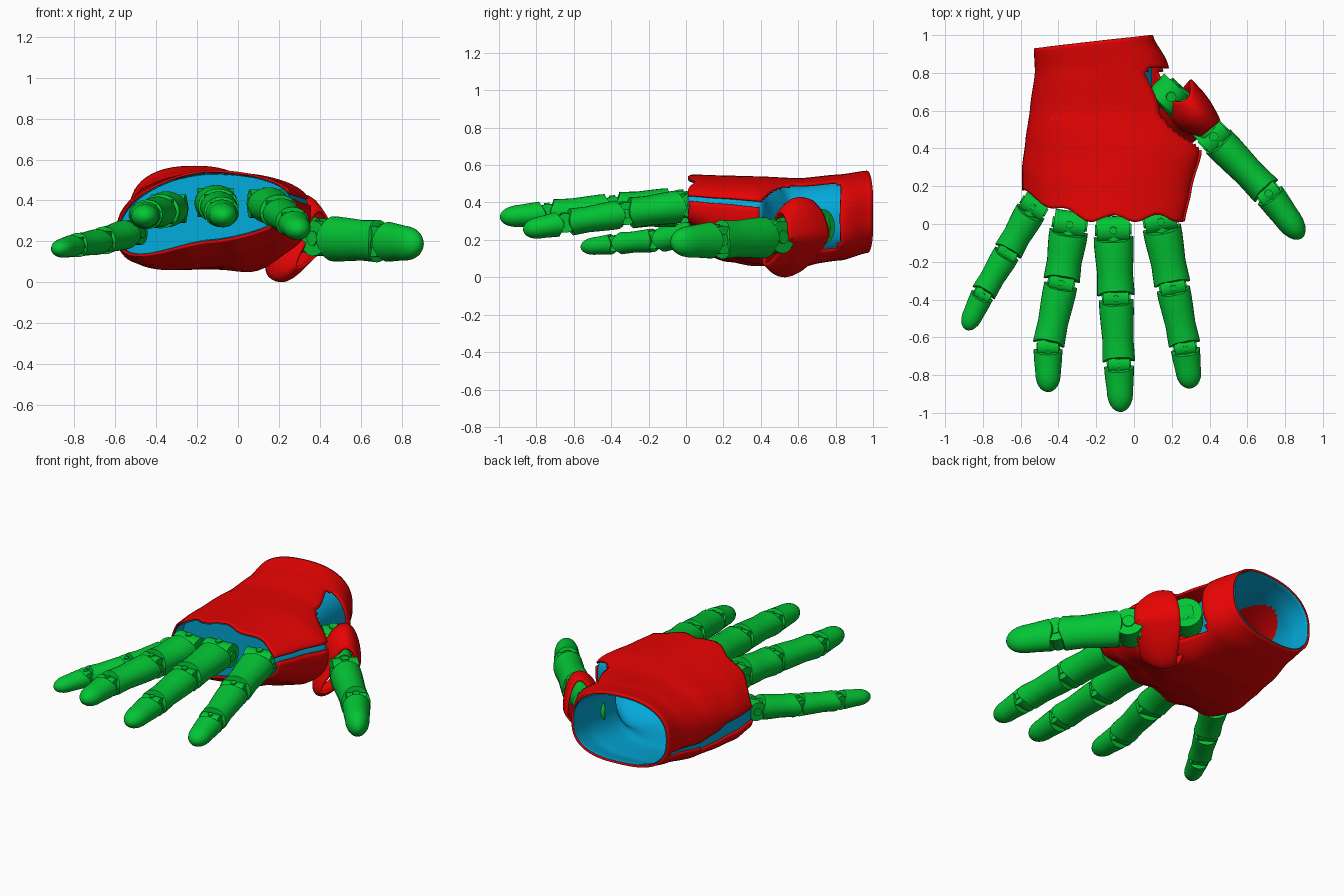
import bpy, bmesh
from math import sin, cos, pi, radians, sqrt, exp
from mathutils import Vector, Matrix

cube = bpy.data.objects.get("Cube")
if cube:
    bpy.data.objects.remove(cube)


def material(name, rgb):
    m = bpy.data.materials.new(name)
    m.use_nodes = True
    m.diffuse_color = (*rgb, 1)
    m.node_tree.nodes["Principled BSDF"].inputs["Base Color"].default_value = (*rgb, 1)
    return m


RED = material("red shell", (0.8, 0.001, 0.001))
GREEN = material("green digits", (0.001, 0.56, 0.035))
BLUE = material("blue lining", (0.001, 0.4, 0.7))
UP = Vector((0, 0, 1))


def finish(bm, name, mat, thickness=0, angle=40):
    mesh = bpy.data.meshes.new(name)
    bm.to_mesh(mesh)
    bm.free()
    mesh.materials.append(mat)
    ob = bpy.data.objects.new(name, mesh)
    bpy.context.collection.objects.link(ob)
    if thickness:
        mod = ob.modifiers.new("thickness", "SOLIDIFY")
        mod.thickness = thickness
        mod.offset = -1
    bpy.ops.object.select_all(action="DESELECT")
    ob.select_set(True)
    bpy.context.view_layer.objects.active = ob
    bpy.ops.object.shade_smooth_by_angle(angle=radians(angle))


def loft(bm, rings, skip=lambda j, i: False, caps=()):
    """Bridge closed rings of points; skip leaves openings, caps closes rings."""
    rows = [[bm.verts.new(p) for p in ring] for ring in rings]
    n = len(rows[0])
    for j in range(len(rows) - 1):
        for i in range(n):
            if not skip(j, i):
                k = (i + 1) % n
                bm.faces.new((rows[j][i], rows[j + 1][i], rows[j + 1][k], rows[j][k]))
    for c in caps:
        bm.faces.new(rows[c])


# Hand shell along the hand: left x, right x, bottom z, middle z, top z, sideways tilt
STATIONS = [(0, -0.595, 0.27, 0.19, 0.31, 0.55, 0.075), (0.15, -0.595, 0.305, 0.12, 0.31, 0.545, 0.06),
            (0.35, -0.575, 0.36, 0.075, 0.31, 0.54, 0.04), (0.6, -0.55, 0.29, 0.065, 0.30, 0.53, 0.02),
            (0.84, -0.525, 0.18, 0.09, 0.32, 0.55, 0), (1, -0.53, 0.10, 0.13, 0.35, 0.57, 0)]
AROUND, ALONG = 72, 50


def smooth(t):
    t = min(1, max(0, t))
    return t * t * (3 - 2 * t)


def section(v):
    for a, b in zip(STATIONS, STATIONS[1:]):
        if v <= b[0]:
            t = (v - a[0]) / (b[0] - a[0])
            t = smooth(t) * 0.5 + t * 0.5
            return [p + (q - p) * t for p, q in zip(a[1:], b[1:])]


def hand_ring(v, inset, lining=False):
    x0, x1, z0, zm, z1, tilt = section(v)
    if lining:
        # the lining leaves room for the thumb root
        x1 += (min(x1, 0.11) - x1) * smooth((v - 0.36) / 0.2)
    ring = []
    for i in range(AROUND):
        a = 2 * pi * i / AROUND
        a += 0.5 * v * max(0, -cos(a))
        c, s = cos(a), sin(a)
        power = 0.85 if s > 0 else 0.75
        x = (x0 + x1) / 2 + ((x1 - x0) / 2 - inset) * (abs(c) ** power) * (1 if c > 0 else -1)
        if s > 0:
            z = zm + (z1 - zm - inset) * s ** power + tilt * c * (1 - s)
            z -= 0.09 * max(0, 1 - v / 0.5) * max(0, -c) * s
        else:
            z = zm - (zm - z0 - inset) * (-s) ** power + tilt * c * (1 - s * (c < 0))
            z -= -s * 0.04 * exp(-((x - 0.1) / 0.13) ** 2 - ((v - 0.55) / 0.2) ** 2)
        # scalloped knuckle edge and slanted wrist edge
        front = 0.03 + 0.13 * min(1, max(0, (-0.28 - x) / 0.3)) + 0.02 * cos(2 * pi * (x + 0.11) / 0.235)
        back = min(1.0, 0.93 + 0.07 * (x + 0.53) / 0.61)
        ring.append((x, front + (back - front) * v, z))
    return ring


def shell_gap(j, i):
    v = (j + 0.5) / ALONG
    deg = (i + 0.5) * 360 / AROUND
    deg -= 360 if deg > 180 else 0
    rear = 0.79 + 0.04 * cos(radians(deg - 10) * 1.5)
    thumb_hole = 0.36 < v < rear and -42 < deg < min(55, 15 + (v - 0.36) * 220)
    side_slit = v < 0.94 and (i in (34, 35) or i == 36 and v < 0.6)
    return thumb_hole or side_slit or (v < 0.4 and i in (1, 2))


steps = [j / ALONG for j in range(ALONG + 1)]
bm = bmesh.new()
loft(bm, [hand_ring(v, 0) for v in steps], shell_gap)
finish(bm, "hand_shell", RED, 0.012)
bm = bmesh.new()
loft(bm, [hand_ring(v, 0.014, True) for v in steps])
finish(bm, "hand_lining", BLUE, 0.004)
bm = bmesh.new()
loft(bm, [hand_ring(v, 0.016) for v in (0.13, 0.15)], caps=(0, 1))
bmesh.ops.recalc_face_normals(bm, faces=bm.faces)
finish(bm, "knuckle_wall", BLUE)


# Digits
def frame(a, b):
    d = (b - a).normalized()
    side = d.cross(UP).normalized()
    return d, side, side.cross(d)


def segment(name, a, b, profile, wide, tall, prong=0.026, tip=False):
    """Sleeve from a to b; profile gives (fraction, scale), side prongs hug the joints."""
    d, side, up = frame(a, b)
    length = (b - a).length
    bm = bmesh.new()
    rings = []
    for k, (t, r) in enumerate(profile):
        ring = []
        for i in range(28):
            ang = 2 * pi * i / 28
            grow = prong * cos(ang) ** 4
            shift = -grow if k < 2 else grow if k > len(profile) - 3 and not tip else 0
            ring.append(a + d * (t * length + shift)
                        + side * (cos(ang) * wide * r) + up * (sin(ang) * tall * r))
        rings.append(ring)
    loft(bm, rings, caps=(0, len(rings) - 1))
    bmesh.ops.recalc_face_normals(bm, faces=bm.faces)
    finish(bm, name, GREEN)


def cylinder(bm, centre, axis, radius, depth):
    rot = axis.to_track_quat("Z", "Y").to_matrix().to_4x4()
    bmesh.ops.create_cone(bm, cap_ends=True, segments=24, radius1=radius, radius2=radius,
                          depth=depth, matrix=Matrix.Translation(centre) @ rot)


def knuckle(name, p, a, b, wide, tall, barrel=1.6):
    """Hinge barrel, a link through it, and raised pins on its top and sides."""
    d, side, up = frame(a, b)
    bm = bmesh.new()
    cylinder(bm, p, side, tall * 0.86, wide * barrel)
    cylinder(bm, p + d * tall * 0.4, d, tall * 0.72, tall * 1.6)
    cylinder(bm, p, side, tall * 0.35, wide * (barrel + 0.2))
    cylinder(bm, p + up * tall * 0.8, up, tall * 0.24, tall * 0.3)
    finish(bm, name, GREEN)


SLEEVE = [(0, 0.88), (0.01, 1.0), (0.1, 1.0), (0.35, 0.96), (0.65, 0.9), (0.9, 0.93), (0.99, 0.95), (1, 0.84)]
TIP = [(0, 0.88), (0.02, 1.02), (0.2, 0.97), (0.45, 0.9)]
TIP += [(0.45 + 0.55 * s, 0.9 * sqrt(1 - s ** 2.4)) for s in (0.25, 0.5, 0.7, 0.85, 0.95, 0.995)]


def digit(name, points, wide, tall, gap=0.036):
    pts = [Vector(p) for p in points]
    last = len(pts) - 2
    for k, (a, b) in enumerate(zip(pts, pts[1:])):
        d = (b - a).normalized()
        scale = 1 - 0.13 * k
        w, h = wide * scale, tall * scale
        knuckle(f"{name}_knuckle_{k + 1}", a, a, b, w * 0.92, h * 0.92, 1.8 if k == 0 else 1.6)
        start = a + d * (gap + (0.025 if k == 0 else 0))
        if k == last:
            segment(f"{name}_tip", start, b, TIP, w, h, tip=True)
        else:
            segment(f"{name}_segment_{k + 1}", start, b - d * gap, SLEEVE, w, h)


digit("little_finger", [(-0.53, 0.095, 0.24), (-0.67, -0.15, 0.20), (-0.80, -0.37, 0.18), (-0.89, -0.56, 0.16)],
      0.082, 0.072, 0.03)
digit("ring_finger", [(-0.34, 0.0, 0.36), (-0.385, -0.31, 0.345), (-0.455, -0.65, 0.33), (-0.455, -0.89, 0.32)],
      0.102, 0.088)
digit("middle_finger", [(-0.11, -0.03, 0.39), (-0.095, -0.39, 0.37), (-0.08, -0.74, 0.34), (-0.07, -0.995, 0.32)],
      0.105, 0.09)
digit("index_finger", [(0.14, 0.02, 0.385), (0.205, -0.33, 0.34), (0.27, -0.65, 0.29), (0.30, -0.87, 0.25)],
      0.102, 0.088)
digit("thumb", [(0.42, 0.465, 0.215), (0.71, 0.165, 0.2), (0.89, -0.075, 0.185)], 0.09, 0.11)

# Thumb root, hidden partly by its cover
root, hinge = Vector((0.185, 0.685, 0.27)), Vector((0.42, 0.465, 0.215))
knuckle("thumb_root_knuckle", root, root, hinge, 0.08, 0.11)
segment("thumb_root_segment", root.lerp(hinge, 0.25), root.lerp(hinge, 0.88), SLEEVE, 0.075, 0.1)

# Thumb cover: oval sleeve, bulging to the palm, its underside swept forward
back, front = Vector((0.235, 0.715, 0.225)), Vector((0.4, 0.505, 0.215))
d, side, up = frame(back, front)
rings = []
for k in range(13):
    t = k / 12
    tall = 0.2 - 0.06 * t * t + 0.025 * sin(pi * t)
    ring = []
    for i in range(40):
        a = 2 * pi * i / 40
        c, s = cos(a), sin(a)
        facing_palm = side.x * c < 0
        wide = 0.085 - 0.012 * t + (0.05 if facing_palm else 0.015) * sin(pi * t)
        p = back.lerp(front, t) + side * c * wide + up * s * tall
        p += d * 0.06 * abs(s) ** 2 * (1 - t)
        p += Vector((-0.1, -0.09, 0)) * max(0, -s)
        ring.append(p)
    rings.append(ring)
bm = bmesh.new()
loft(bm, rings)
low_z = min(v.co.z for v in bm.verts)
for v in bm.verts:
    v.co.z -= low_z
bmesh.ops.recalc_face_normals(bm, faces=bm.faces)
finish(bm, "thumb_cover", RED, 0.014)
